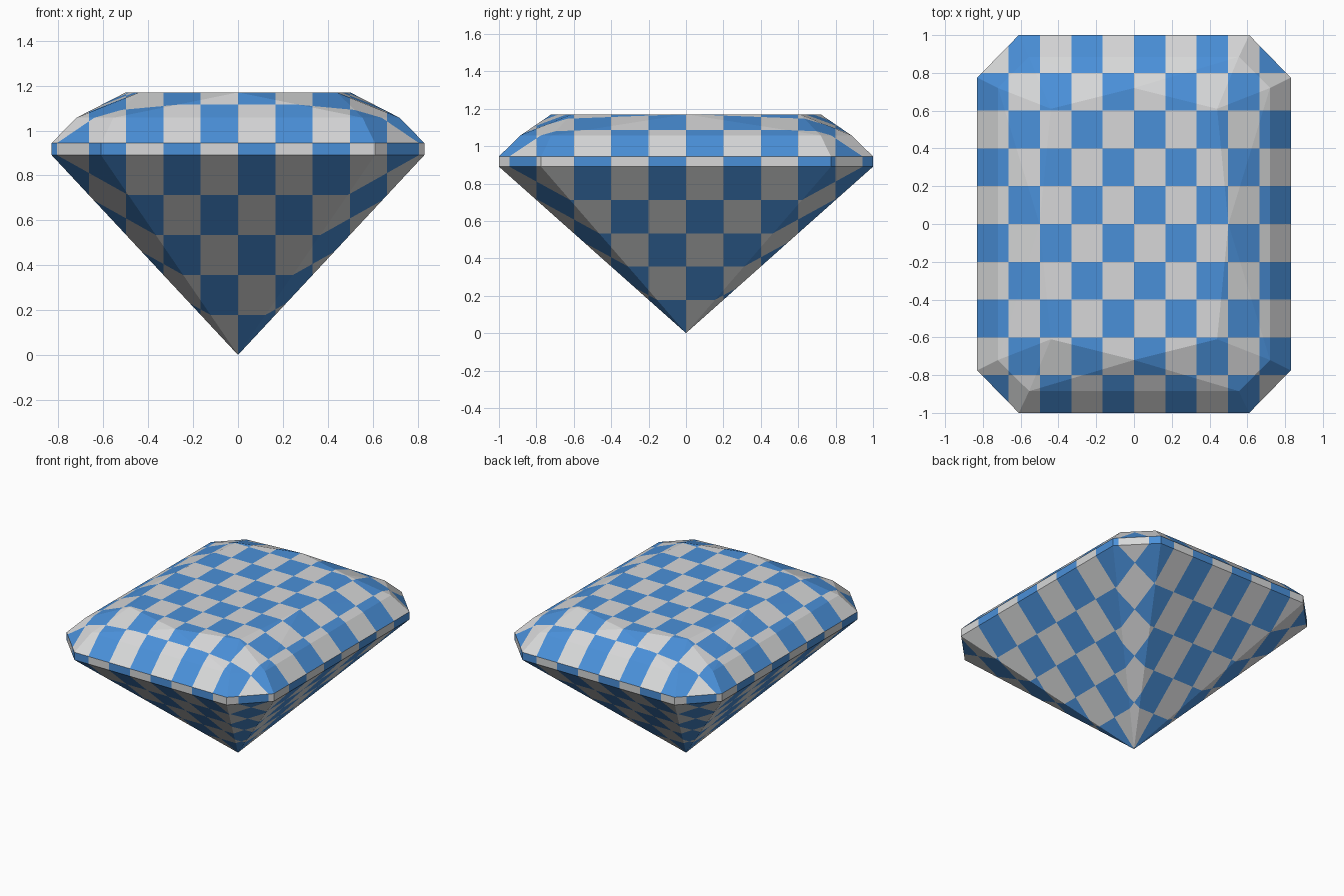
import bpy, bmesh, math

if "Cube" in bpy.data.objects:
    bpy.data.objects.remove(bpy.data.objects["Cube"])

LOW, HIGH, RING_Z, TABLE_Z = 0.89, 0.945, 1.057, 1.17
W = 0.83  # half width


def material(name, rgb):
    m = bpy.data.materials.new(name)
    m.diffuse_color = (*rgb, 1)
    m.use_nodes = True
    m.node_tree.nodes["Principled BSDF"].inputs["Base Color"].default_value = m.diffuse_color
    return m


def octagon(bm, ax, ay, bx, by, z):
    """Cut-corner rectangle, counter-clockwise, starting at the front edge."""
    pts = [(-ax, -ay), (ax, -ay), (bx, -by), (bx, by),
           (ax, ay), (-ax, ay), (-bx, by), (-bx, -by)]
    return [bm.verts.new((x, y, z)) for x, y in pts]


bm = bmesh.new()
culet = bm.verts.new((0, 0, 0))
g0 = octagon(bm, 0.61, 1.0, W, 0.775, LOW)
g1 = octagon(bm, 0.61, 1.0, W, 0.775, HIGH)
ring = octagon(bm, 0.555, 0.885, 0.72, 0.72, RING_Z)

# Table outline: a midpoint above each side alternating with each corner
table = [bm.verts.new((x, y, TABLE_Z)) for x, y in
         [(0, -0.72), (0.44, -0.61), (0.5, 0), (0.44, 0.61),
          (0, 0.72), (-0.44, 0.61), (-0.5, 0), (-0.44, -0.61)]]

# Pavilion, girdle and lower crown
for i in range(8):
    j = (i + 1) % 8
    bm.faces.new((culet, g0[j], g0[i]))
    bm.faces.new((g0[i], g0[j], g1[j], g1[i]))
    bm.faces.new((g1[i], g1[j], ring[j], ring[i]))

# Upper crown star facets: ring edge i faces table point i
for i in range(8):
    j = (i + 1) % 8
    bm.faces.new((ring[i], ring[j], table[i]))
    bm.faces.new((ring[j], table[j], table[i]))
bm.faces.new(table)

# Cut the checker grid (ten cells each way) into the facets
for k in range(-4, 5):
    for axis, pos in (((1, 0, 0), k * W / 5), ((0, 1, 0), k / 5)):
        bmesh.ops.bisect_plane(bm, geom=bm.verts[:] + bm.edges[:] + bm.faces[:],
                               dist=1e-5, plane_co=[a * pos for a in axis],
                               plane_no=axis)
bmesh.ops.recalc_face_normals(bm, faces=bm.faces[:])

# Checker colour; the pattern is mirrored below the crown
for f in bm.faces:
    c = f.calc_center_median() * 0.999
    cell = math.floor(c.x / W * 5) + math.floor(c.y * 5)
    below = 1 if c.z < HIGH - 0.005 else 0
    f.material_index = (cell + below) % 2
    f.smooth = False

me = bpy.data.meshes.new("cut_gem")
bm.to_mesh(me)
bm.free()
me.materials.append(material("blue", (0.0685, 0.279, 0.694)))
me.materials.append(material("light_grey", (0.68, 0.685, 0.69)))
bpy.context.collection.objects.link(bpy.data.objects.new("cut_gem", me))
